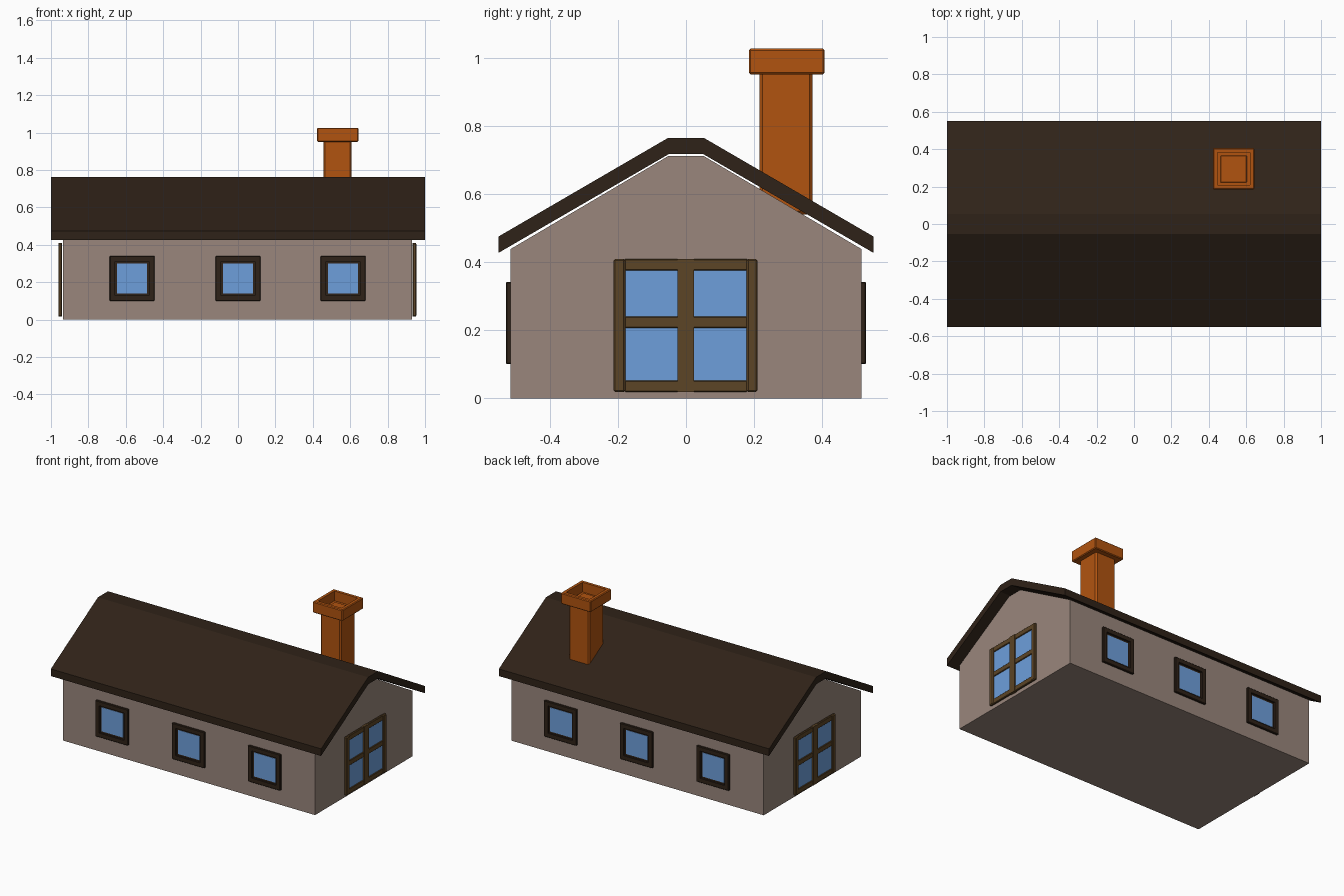
import bpy, bmesh
from mathutils import Vector

if "Cube" in bpy.data.objects:
    bpy.data.objects.remove(bpy.data.objects["Cube"])


def material(name, rgb):
    m = bpy.data.materials.new(name)
    m.diffuse_color = (*rgb, 1)
    m.use_nodes = True
    m.node_tree.nodes["Principled BSDF"].inputs["Base Color"].default_value = m.diffuse_color
    return m


WALL = material("wall_plaster", (0.32, 0.24, 0.20))
ROOF = material("roof_brown", (0.028, 0.016, 0.009))
BRICK = material("brick_orange", (0.44, 0.088, 0.005))
GLASS = material("glass_blue", (0.155, 0.345, 0.71))
WOOD = material("wood_brown", (0.107, 0.058, 0.019))


def finish(bm, name, mat):
    bmesh.ops.recalc_face_normals(bm, faces=bm.faces)
    me = bpy.data.meshes.new(name)
    bm.to_mesh(me)
    bm.free()
    ob = bpy.data.objects.new(name, me)
    me.materials.append(mat)
    bpy.context.collection.objects.link(ob)
    return ob


def extrude_profile(name, pts, x0, x1, mat):
    """Closed (y, z) profile swept along x."""
    bm = bmesh.new()
    face = bm.faces.new([bm.verts.new((x0, y, z)) for y, z in pts])
    geom = bmesh.ops.extrude_face_region(bm, geom=[face])["geom"]
    verts = [g for g in geom if isinstance(g, bmesh.types.BMVert)]
    # keep the start cap so the solid stays closed
    if not face.is_valid or len(bm.faces) < len(pts) + 2:
        bm.faces.new([v for v in bm.verts if v not in verts])
    bmesh.ops.translate(bm, verts=verts, vec=(x1 - x0, 0, 0))
    return finish(bm, name, mat)


def box(name, lo, hi, mat, bevel=0.0, recess=None):
    """Box from corners; recess = (direction, rim width, depth) sinks one face."""
    bm = bmesh.new()
    bmesh.ops.create_cube(bm, size=1)
    for v in bm.verts:
        v.co = [min(a, b) + (c + 0.5) * abs(b - a) for a, b, c in zip(lo, hi, v.co)]
    if bevel:
        bmesh.ops.bevel(bm, geom=bm.edges[:], offset=bevel, segments=1, affect='EDGES')
    if recess:
        d, rim, depth = Vector(recess[0]), recess[1], recess[2]
        bm.normal_update()
        face = max(bm.faces, key=lambda f: f.normal.dot(d) * 100 + f.calc_center_median().dot(d))
        bmesh.ops.inset_region(bm, faces=[face], thickness=rim - bevel)
        face = bmesh.ops.extrude_discrete_faces(bm, faces=[face])["faces"][0]
        bmesh.ops.translate(bm, verts=face.verts[:], vec=-d * depth)
    return finish(bm, name, mat)


# House body with clipped gable
half = [(0.515, 0), (0.515, 0.438), (0.052, 0.711)]
extrude_profile("house_body", half + [(-y, z) for y, z in reversed(half)], -0.936, 0.931, WALL)

# Roof slab, flat along the ridge
outer = [(0.55, 0.475), (0.053, 0.764)]
inner = [(-0.05, 0.717), (-0.55, 0.427)]
extrude_profile("roof", outer + [(-y, z) for y, z in reversed(outer)]
                + [(y, z) for y, z in reversed(inner)] + [(-y, z) for y, z in inner], -1, 1, ROOF)

# Chimney shaft and hollow cap
box("chimney_shaft", (0.457, 0.216, 0.54), (0.608, 0.372, 0.965), BRICK, 0.009)
box("chimney_cap", (0.422, 0.185, 0.951), (0.643, 0.407, 1.026), BRICK, 0.005,
    recess=((0, 0, 1), 0.032, 0.065))

# Three framed windows along each long wall
for s, side in ((-1, "front"), (1, "back")):
    for i, x in enumerate((-0.566, 0, 0.562)):
        box(f"{side}_window_frame_{i}", (x - 0.12, s * 0.505, 0.10), (x + 0.12, s * 0.529, 0.341),
            ROOF, 0.003, recess=((0, s, 0), 0.04, 0.012))
        box(f"{side}_window_glass_{i}", (x - 0.08, s * 0.51, 0.14), (x + 0.08, s * 0.519, 0.301), GLASS)

# Large four-pane window on each gable end
for s, base, side in ((1, 0.934, "right"), (-1, 0.941, "left")):
    def bar(name, y0, y1, z0, z1, d0, d1, mat, bevel=0.0):
        box(f"{side}_{name}", (s * (base + d0), y0, z0), (s * (base + d1), y1, z1), mat, bevel)

    bar("gable_glass", -0.195, 0.195, 0.035, 0.395, 0.004, 0.010, GLASS)
    bar("gable_post_near", -0.213, -0.178, 0.018, 0.409, 0, 0.02, WOOD, 0.005)
    bar("gable_post_far", 0.178, 0.21, 0.018, 0.409, 0, 0.02, WOOD, 0.005)
    bar("gable_mullion", -0.025, 0.024, 0.018, 0.409, 0, 0.019, WOOD)
    for n, z in (("bottom", 0.0355), ("middle", 0.2235), ("top", 0.3925)):
        bar(f"gable_rail_{n}", -0.18, 0.18, z - 0.017, z + 0.017, 0.001, 0.016, WOOD, 0.003)
